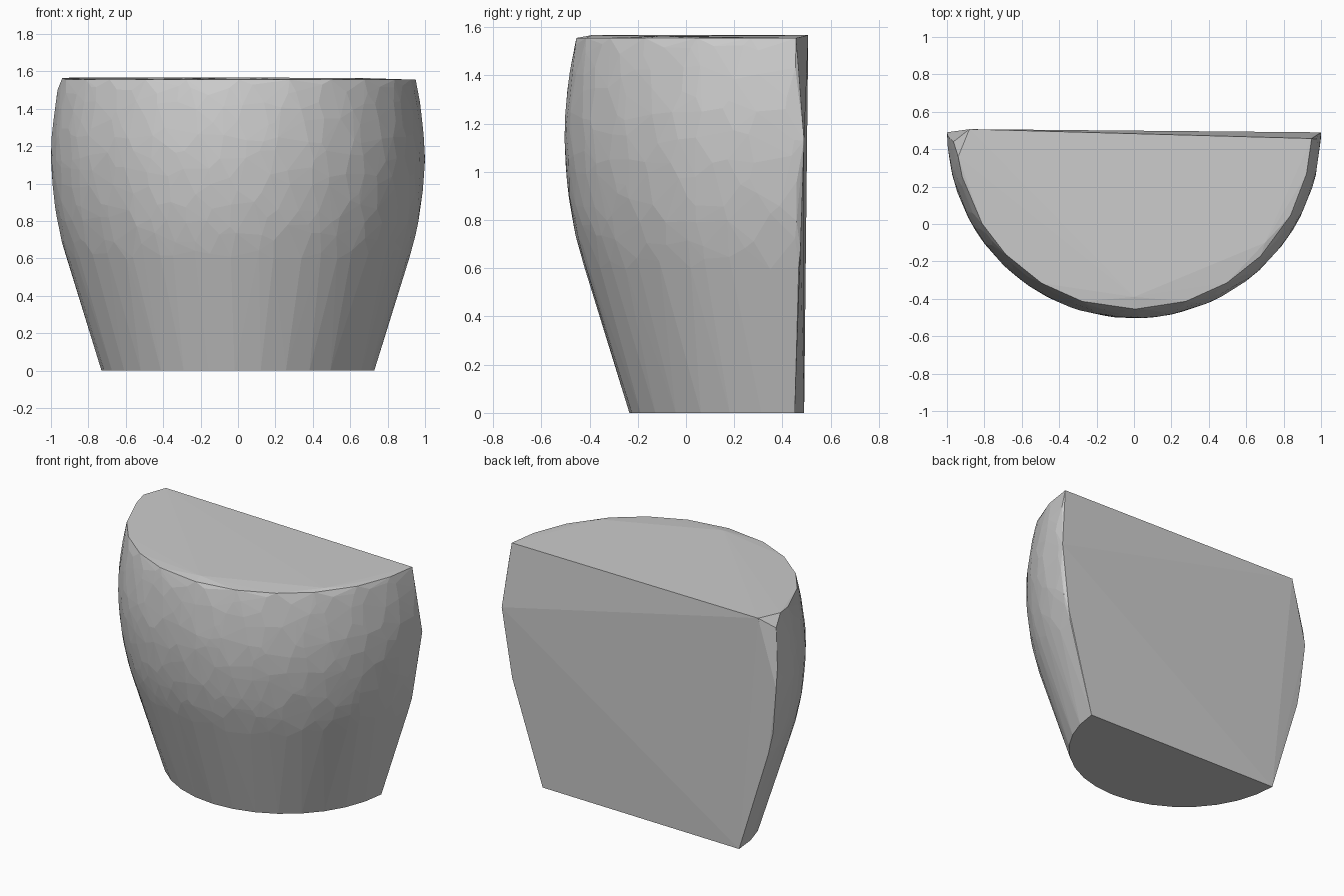
import bpy, bmesh, random
from math import sin, cos, pi

if "Cube" in bpy.data.objects:
    bpy.data.objects.remove(bpy.data.objects["Cube"])

random.seed(4)
CY = 0.495  # axis of the half-round body
PROFILE = [(0, 0.73), (0.62, 0.922), (0.75, 0.957), (0.9, 0.983), (1.05, 0.997),
           (1.15, 1.0), (1.25, 0.997), (1.4, 0.98), (1.5, 0.962), (1.555, 0.95)]


def radius(z):
    for (z0, r0), (z1, r1) in zip(PROFILE, PROFILE[1:]):
        if z <= z1:
            return r0 + (r1 - r0) * (z - z0) / (z1 - z0)
    return PROFILE[-1][1]


def ring_point(z, t):
    r = radius(z)
    return (r * cos(t), CY - r * sin(t), z)


points = []
# base ring and slightly uneven top rim
for i in range(17):
    points.append(ring_point(0, 0.06 + (pi - 0.07) * i / 16))
for i in range(1, 12):
    points.append(ring_point(1.555, pi * (i + random.uniform(-0.15, 0.15)) / 12))

# irregular facets on the bulging wall
ROWS, COLS = 11, 25
for row in range(ROWS):
    for col in range(COLS):
        z = 0.62 + 0.88 * (row + random.uniform(-0.35, 0.35)) / (ROWS - 1)
        t = pi * (col + 0.5 + random.uniform(-0.4, 0.4)) / COLS
        points.append(ring_point(min(max(z, 0.58), 1.53), t))

# corners of the nearly flat back
points += [(-0.73, 0.49, 0), (0.725, 0.445, 0), (0.935, 0.475, 0.68), (1, 0.49, 1.13),
           (0.95, 0.457, 1.555), (-0.88, 0.507, 1.567), (-0.94, 0.485, 0.68),
           (-1, 0.49, 1.13), (-0.965, 0.44, 1.5), (-0.94, 0.36, 1.563),
           (0.7, -0.1, 1.563), (0, -0.39, 1.567)]

# faceted hull
bm = bmesh.new()
for p in points:
    bm.verts.new(p)
hull = bmesh.ops.convex_hull(bm, input=bm.verts[:])
loose = [v for v in bm.verts if not v.link_faces]
bmesh.ops.delete(bm, geom=loose, context='VERTS')
bmesh.ops.recalc_face_normals(bm, faces=bm.faces[:])

mesh = bpy.data.meshes.new("half_round_body")
bm.to_mesh(mesh)
bm.free()
body = bpy.data.objects.new("half_round_body", mesh)
bpy.context.collection.objects.link(body)
